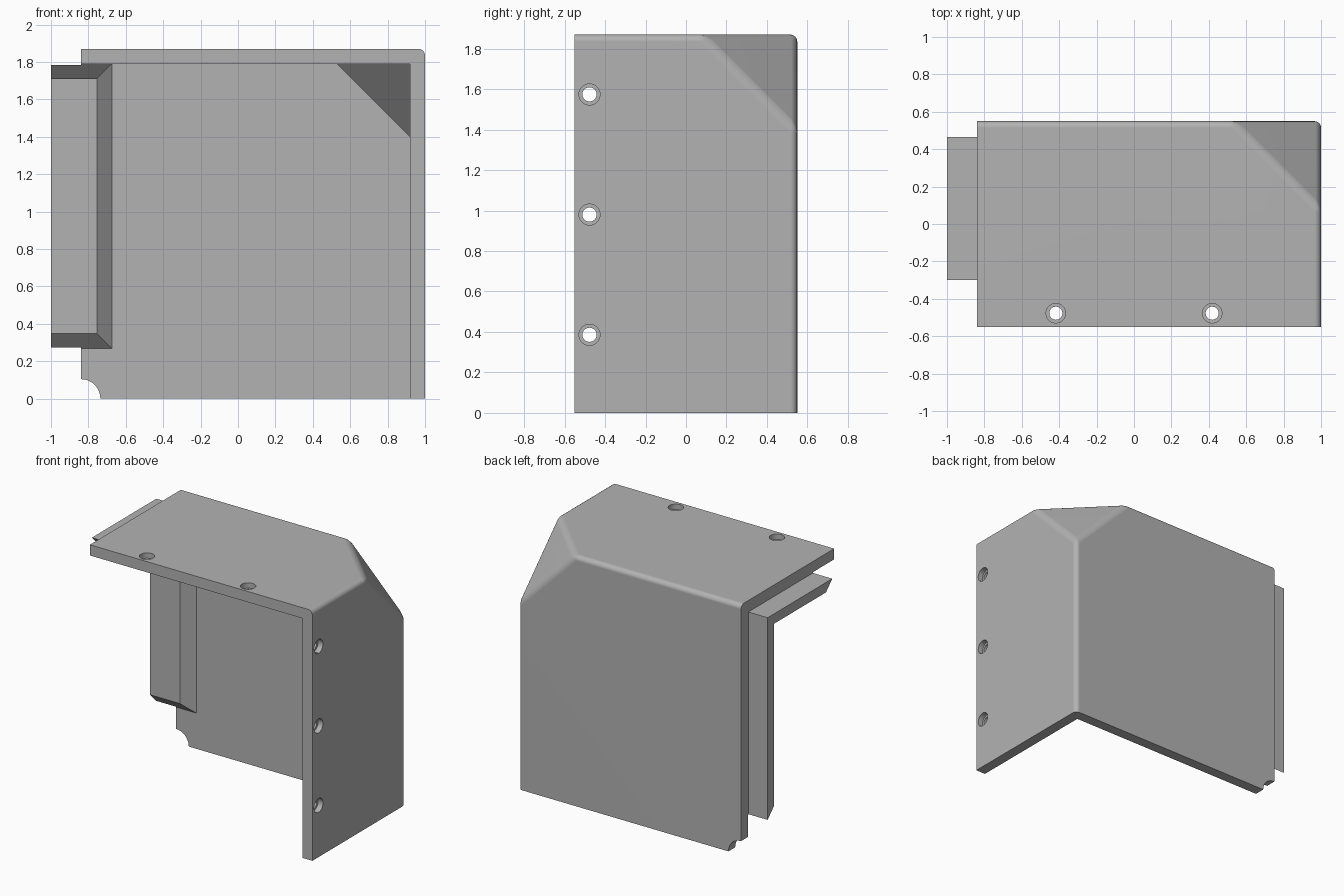
import bpy, bmesh, math
from mathutils import Vector

if "Cube" in bpy.data.objects:
    bpy.data.objects.remove(bpy.data.objects["Cube"], do_unlink=True)

grey = bpy.data.materials.new("mid grey")
grey.use_nodes = True
colour = (0.45, 0.45, 0.45, 1)
grey.diffuse_color = colour
grey.node_tree.nodes["Principled BSDF"].inputs["Base Color"].default_value = colour

WALL = 0.08
LEFT, BACK, TOP = 1.0, 0.55, 1.87
EDGE = -0.84          # open side of the cover
HOLE_Y = -0.477


def finish(bm, name):
    bmesh.ops.recalc_face_normals(bm, faces=bm.faces)
    mesh = bpy.data.meshes.new(name)
    bm.to_mesh(mesh)
    bm.free()
    mesh.materials.append(grey)
    obj = bpy.data.objects.new(name, mesh)
    bpy.context.collection.objects.link(obj)
    return obj


def clipped_box(name, lo, hi, cut, radius=0):
    """Box with its far corner sliced off; edges around that corner may be rounded."""
    bm = bmesh.new()
    bmesh.ops.create_cube(bm, size=1)
    for v in bm.verts:
        v.co = [hi[i] if v.co[i] > 0 else lo[i] for i in range(3)]
    diagonal = Vector((1, 1, 1)).normalized()
    point = Vector(hi) - Vector((cut, 0, 0))
    geom = bm.verts[:] + bm.edges[:] + bm.faces[:]
    res = bmesh.ops.bisect_plane(bm, geom=geom, plane_co=point, plane_no=diagonal, clear_outer=True)
    rim = [e for e in res["geom_cut"] if isinstance(e, bmesh.types.BMEdge)]
    bmesh.ops.edgeloop_fill(bm, edges=rim)
    bmesh.ops.recalc_face_normals(bm, faces=bm.faces)
    if radius:
        edges = [e for e in bm.edges if all(f.normal.dot(diagonal) > 0.3 for f in e.link_faces)]
        bmesh.ops.bevel(bm, geom=edges, offset=radius, segments=4, profile=0.5,
                        affect='EDGES', clamp_overlap=True)
    return finish(bm, name)


def cylinder(centre, axis, radius, depth):
    bm = bmesh.new()
    bmesh.ops.create_cone(bm, cap_ends=True, segments=40, radius1=radius, radius2=radius, depth=depth)
    turn = Vector((0, 0, 1)).rotation_difference(Vector(axis)).to_matrix()
    bmesh.ops.rotate(bm, verts=bm.verts, matrix=turn)
    bmesh.ops.translate(bm, verts=bm.verts, vec=centre)
    return finish(bm, "cutter")


def cut(target, cutter):
    cutter.hide_render = True
    mod = target.modifiers.new("cut", 'BOOLEAN')
    mod.operation = 'DIFFERENCE'
    mod.solver = 'EXACT'
    mod.object = cutter
    bpy.context.view_layer.objects.active = target
    bpy.ops.object.modifier_apply(modifier=mod.name)
    bpy.data.objects.remove(cutter, do_unlink=True)


# Corner cover: three walls meeting at a sliced corner
cover = clipped_box("corner_cover", (EDGE, -BACK, 0), (LEFT, BACK, TOP), 0.47, 0.035)
cut(cover, clipped_box("hollow", (-2, -2, -1), (LEFT - WALL, BACK - WALL, TOP - WALL), 0.39))

# Counterbored screw holes in the top and the left wall
holes = [((x, HOLE_Y, TOP), (0, 0, 1)) for x in (-0.418, 0.418)]
holes += [((LEFT, HOLE_Y, z), (1, 0, 0)) for z in (0.386, 0.98, 1.574)]
for place, axis in holes:
    cut(cover, cylinder(place, axis, 0.035, 0.4))
    cut(cover, cylinder(place, axis, 0.052, WALL))

# Quarter-round notch at the bottom of the back wall
cut(cover, cylinder((EDGE, BACK, 0), (0, 1, 0), 0.104, 0.4))

bpy.ops.object.select_all(action='DESELECT')
cover.select_set(True)
bpy.context.view_layer.objects.active = cover
bpy.ops.object.shade_smooth_by_angle(angle=math.radians(30))
weighted = cover.modifiers.new("flat walls", 'WEIGHTED_NORMAL')
weighted.keep_sharp = True


# Angled joining flange: an L-shaped strip with 45 degree edges
def flange(name, x0, x1, gap, sloped_end):
    front, back, top, low = -0.305, BACK - WALL, TOP - WALL, 0.267
    thick = 0.08

    def ell(d):
        return [(front + d, top - d), (back - d, top - d), (back - d, low + d)]

    bm = bmesh.new()
    rings = []
    for x, slope in ((x0, 0), (x1, thick if sloped_end else 0)):
        ring = [bm.verts.new((x, y, z)) for y, z in ell(gap)]
        ring += [bm.verts.new((x - slope, y, z)) for y, z in reversed(ell(thick))]
        rings.append(ring)
    a, b = rings
    for i in range(6):
        j = (i + 1) % 6
        bm.faces.new((a[i], a[j], b[j], b[i]))
    for r in rings:
        bm.faces.new((r[0], r[1], r[4], r[5]))
        bm.faces.new((r[1], r[2], r[3], r[4]))
    return finish(bm, name)


flange("flange_root", EDGE, -0.674, 0, True)
flange("flange_tongue", -1.0, EDGE, 0.006, False)
